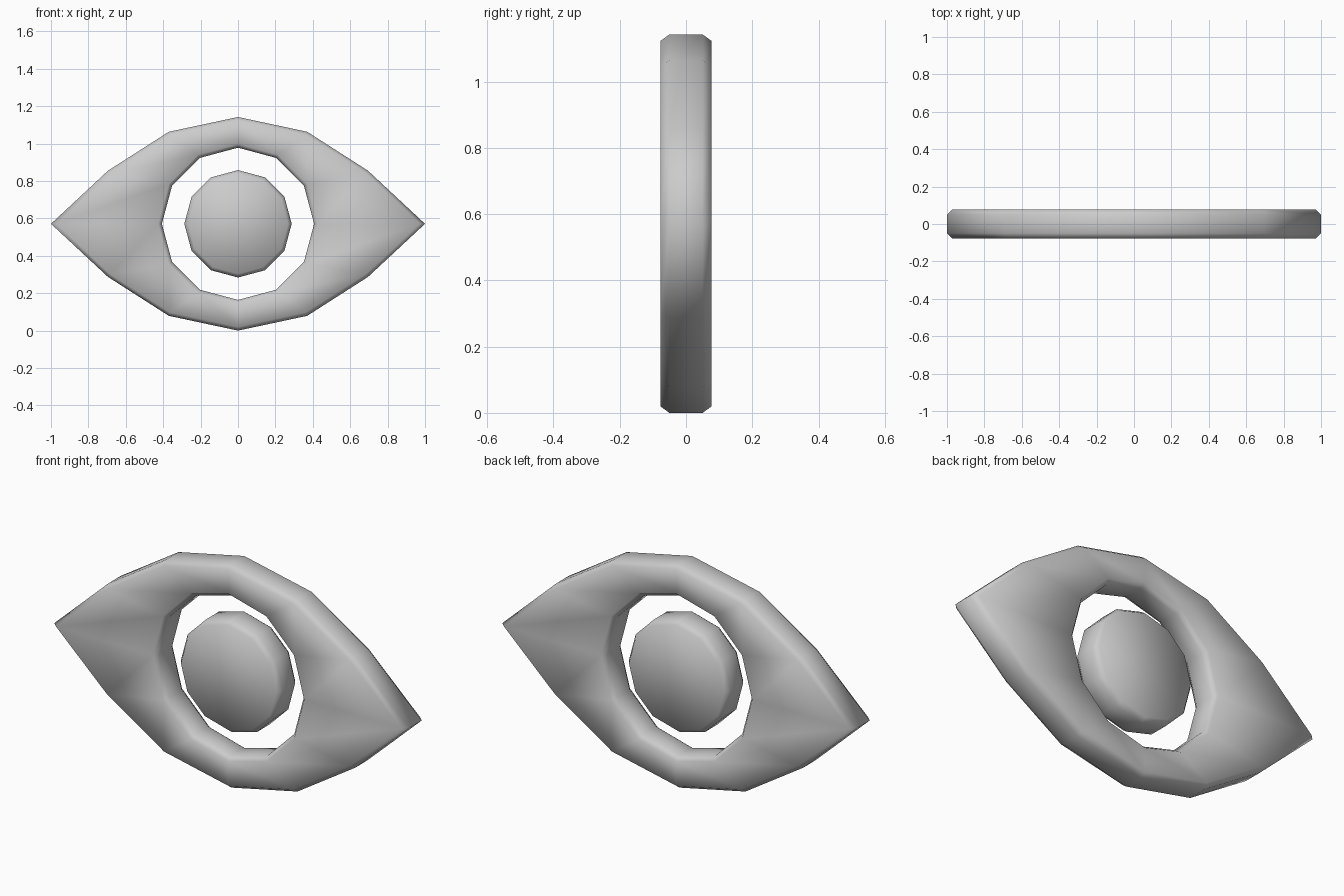
import bpy, bmesh, math
from mathutils import Vector

if "Cube" in bpy.data.objects:
    bpy.data.objects.remove(bpy.data.objects["Cube"])

CZ, HALF = 0.571, 0.077      # centre height, half thickness
CH_IN, CH_Y = 0.019, 0.027   # chamfer inset and depth


def circle(r):
    return [Vector((r * math.cos(i * math.pi / 6), r * math.sin(i * math.pi / 6))) for i in range(12)]


def inset(pts, d):
    """Mitred offset of a counter-clockwise outline, inward for positive d."""
    out, n = [], len(pts)
    for i, p in enumerate(pts):
        a = (p - pts[i - 1]).normalized()
        b = (pts[(i + 1) % n] - p).normalized()
        na, nb = Vector((-a.y, a.x)), Vector((-b.y, b.x))
        m = (na + nb).normalized()
        out.append(p + m * d / m.dot(na))
    return out


def edge_loops(pts, d):
    """Front to back: chamfered edge band of an outline."""
    small = inset(pts, d)
    return [(small, -HALF), (pts, -HALF + CH_Y), (pts, HALF - CH_Y), (small, HALF)]


def build(name, loops, closed):
    bm = bmesh.new()
    rings = [[bm.verts.new((p.x, y, p.y)) for p in pts] for pts, y in loops]
    pairs = list(zip(rings, rings[1:]))
    if closed:
        pairs.append((rings[-1], rings[0]))
    for a, b in pairs:
        for i in range(12):
            j = (i + 1) % 12
            bm.faces.new((a[i], a[j], b[j], b[i]))
    if not closed:
        bm.faces.new(rings[0])
        bm.faces.new(rings[-1])
    bmesh.ops.recalc_face_normals(bm, faces=bm.faces)
    for f in bm.faces:
        f.smooth = True
    me = bpy.data.meshes.new(name)
    bm.to_mesh(me)
    bm.free()
    ob = bpy.data.objects.new(name, me)
    ob.location.z = CZ
    bpy.context.collection.objects.link(ob)


# Almond outline, one quarter mirrored all round
q = [(1, 0), (0.695, 0.284), (0.37, 0.492), (0, 0.571)]
top = q + [(-x, z) for x, z in q[-2::-1]]
almond = [Vector(p) for p in top + [(x, -z) for x, z in top[-2:0:-1]]]

# Eye frame with a chamfered round opening
build("eye_frame", edge_loops(almond, CH_IN) + edge_loops(circle(0.407), -CH_IN)[::-1], True)

# Free-standing pupil disc
build("pupil", edge_loops(circle(0.287), CH_IN), False)
